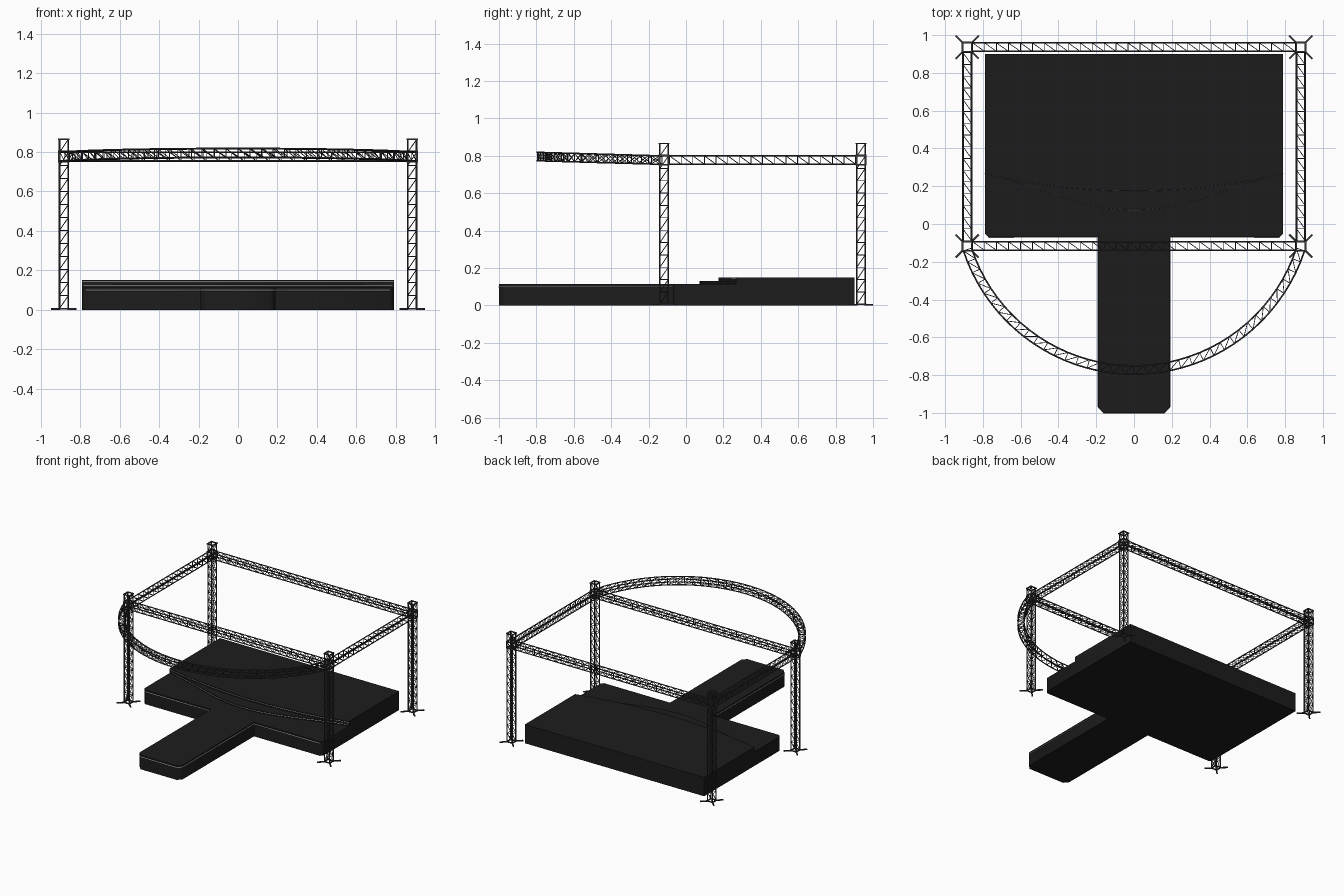
import bpy, bmesh, math
from mathutils import Vector, Matrix

if "Cube" in bpy.data.objects:
    bpy.data.objects.remove(bpy.data.objects["Cube"])

def material(name, c):
    m = bpy.data.materials.new(name)
    m.diffuse_color = (c, c, c, 1)
    m.use_nodes = True
    m.node_tree.nodes["Principled BSDF"].inputs["Base Color"].default_value = m.diffuse_color
    return m

BLACK = material("stage_black", 0.012)
STEEL = material("truss_grey", 0.04)
LIGHT = material("strip_light", 0.6)
TX, TY0, TY1 = 0.883, -0.117, 0.936     # tower positions
TOP, RIG, H = 0.868, 0.777, 0.0225      # tower top, rig height, truss half width

def finish(name, bm, mat, smooth=False):
    bmesh.ops.recalc_face_normals(bm, faces=bm.faces)
    me = bpy.data.meshes.new(name)
    bm.to_mesh(me)
    bm.free()
    ob = bpy.data.objects.new(name, me)
    bpy.context.collection.objects.link(ob)
    me.materials.append(mat)
    if smooth:
        bpy.ops.object.select_all(action='DESELECT')
        bpy.context.view_layer.objects.active = ob
        ob.select_set(True)
        bpy.ops.object.shade_smooth_by_angle(angle=math.radians(50))
    return ob

def bar(bm, a, b, r, n=6):
    a, b = Vector(a), Vector(b)
    d = b - a
    rot = d.to_track_quat('Z', 'Y').to_matrix().to_4x4()
    bmesh.ops.create_cone(bm, cap_ends=True, segments=n, radius1=r, radius2=r,
                          depth=d.length, matrix=Matrix.Translation((a + b) / 2) @ rot)

def box(bm, c, s, angle=0):
    m = Matrix.Translation(c) @ Matrix.Rotation(angle, 4, 'Z') @ Matrix.Diagonal((*s, 1))
    bmesh.ops.create_cube(bm, size=1, matrix=m)

# Box truss through a list of (centre, u, v) frames
def truss(name, frames, straight=True):
    bm = bmesh.new()
    rings = [{(i, j): c + u * H * i + v * H * j for i in (-1, 1) for j in (-1, 1)}
             for c, u, v in frames]
    pairs = [(rings[0], rings[-1])] if straight else list(zip(rings, rings[1:]))
    for p, q in pairs:
        for k in p:
            bar(bm, p[k], q[k], 0.0042, 8)
    for p in rings:
        for s in (-1, 1):
            bar(bm, p[1, s], p[-1, s], 0.0022)
            bar(bm, p[s, 1], p[s, -1], 0.0022)
    for p, q in zip(rings, rings[1:]):
        for s in (-1, 1):
            bar(bm, p[1, s], q[-1, s], 0.0022)
            bar(bm, p[s, 1], q[s, -1], 0.0022)
    return finish(name, bm, STEEL, True)

def straight_truss(name, a, b, u, v, n):
    a, b = Vector(a), Vector(b)
    truss(name, [(a.lerp(b, i / n), Vector(u), Vector(v)) for i in range(n + 1)])

# Square frame made from four flat bars
def ring(bm, x, y, z, half, w, t):
    for s in (-1, 1):
        box(bm, (x + s * (half - w / 2), y, z), (w, half * 2, t))
        box(bm, (x, y + s * (half - w / 2), z), (half * 2 - 2 * w, w, t))

# Towers with corner block, head frame and splayed feet
X, Y, Z = (1, 0, 0), (0, 1, 0), (0, 0, 1)
for side, x in (("left", -TX), ("right", TX)):
    for end, y in (("front", TY0), ("back", TY1)):
        tag = f"{end}_{side}"
        straight_truss(f"tower_{tag}", (x, y, TOP - 0.004), (x, y, 0.006), X, Y, 13)
        bm = bmesh.new()
        for z in (RIG - 0.025, RIG + 0.025):
            ring(bm, x, y, z, 0.029, 0.009, 0.009)
        for i in (-1, 1):
            for j in (-1, 1):
                box(bm, (x + i * 0.0245, y + j * 0.0245, RIG), (0.009, 0.009, 0.042))
        finish(f"corner_block_{tag}", bm, STEEL)
        bm = bmesh.new()
        ring(bm, x, y, TOP - 0.003, 0.029, 0.009, 0.007)
        finish(f"tower_head_{tag}", bm, STEEL)
        bm = bmesh.new()
        ring(bm, x, y, 0.005, 0.028, 0.008, 0.008)
        for i in (-1, 1):
            for j in (-1, 1):
                box(bm, (x + i * 0.042, y + j * 0.042, 0.004), (0.054, 0.010, 0.008),
                    math.atan2(j, i))
        finish(f"tower_foot_{tag}", bm, STEEL)

# Straight roof trusses
g = 0.029
for end, y in (("front", TY0), ("back", TY1)):
    straight_truss(f"{end}_truss", (-TX + g, y, RIG), (TX - g, y, RIG), Y, Z, 27)
for side, x in (("left", -TX), ("right", TX)):
    straight_truss(f"{side}_truss", (x, TY0 + g, RIG), (x, TY1 - g, RIG), X, Z, 16)

# Curved front truss, rising slightly to the front
R, CY, A, N = 0.928, 0.155, math.radians(71.8), 38
frames = []
for i in range(N + 1):
    a = -A + 2 * A * i / N
    y = CY - R * math.cos(a)
    z = RIG + 0.018 * (-0.14 - y) / 0.633
    frames.append((Vector((R * math.sin(a), y, z)),
                   Vector((math.sin(a), -math.cos(a), 0.03 * math.cos(a))), Vector(Z)))
truss("curved_truss", frames, False)

# Stage slabs extruded from outlines
def slab(name, pts, z0, z1):
    bm = bmesh.new()
    f = bm.faces.new([bm.verts.new((x, y, z0)) for x, y in pts])
    out = bmesh.ops.extrude_face_region(bm, geom=[f], use_keep_orig=True)
    for v in out['geom']:
        if isinstance(v, bmesh.types.BMVert):
            v.co.z = z1
    return finish(name, bm, BLACK, True)

def mirrored(half):
    return half + [(-x, y) for x, y in reversed(half)]

W, BACK, DECK = 0.79, 0.9, 0.113
front = [(0.77, -0.07), (0.19, -0.07), (0.19, -0.968), (0.16, -1.0)]
slab("stage_and_runway", mirrored([(W, BACK), (W, -0.05)] + front), 0, DECK)

def step_curve(low, rise, mix):
    pts = []
    for i in range(33):
        t = 1 - i / 16
        pts.append((W * t, low + rise * ((1 - mix) * t * t + mix * (1 - math.cos(math.pi * t)) / 2)))
    return pts

lower, upper = step_curve(0.073, 0.197, 0.5), step_curve(0.175, 0.093, 0)
slab("lower_step", lower + [(-W, BACK), (W, BACK)], DECK - 0.005, 0.13)
slab("upper_platform", upper + [(-W, BACK), (W, BACK)], DECK - 0.005, 0.15)

# Light strips along the front edges
def strip(name, pts, z, r):
    cu = bpy.data.curves.new(name, 'CURVE')
    cu.dimensions = '3D'
    cu.bevel_depth, cu.bevel_resolution = r, 1
    sp = cu.splines.new('POLY')
    sp.points.add(len(pts) - 1)
    for p, (x, y) in zip(sp.points, pts):
        p.co = (x, y, z, 1)
    cu.materials.append(LIGHT)
    bpy.context.collection.objects.link(bpy.data.objects.new(name, cu))

strip("deck_light_strip", mirrored(front), 0.099, 0.003)
strip("lower_step_light", lower, 0.122, 0.0018)
strip("upper_step_light", upper, 0.142, 0.0018)
